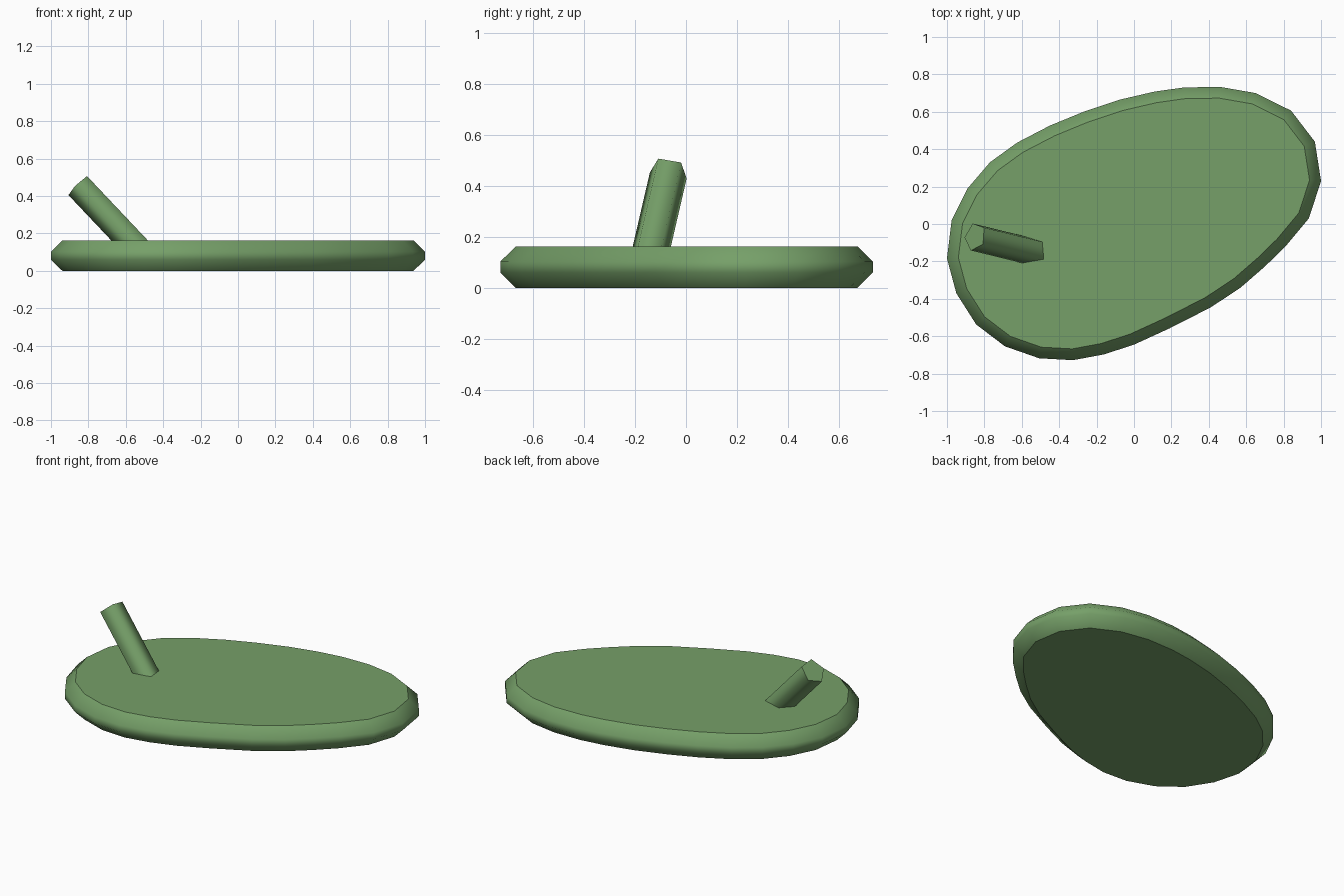
import bpy, bmesh, math
from mathutils import Vector

if "Cube" in bpy.data.objects:
    bpy.data.objects.remove(bpy.data.objects["Cube"])

mat = bpy.data.materials.new("green")
mat.diffuse_color = (0.18, 0.35, 0.14, 1)
mat.use_nodes = True
mat.node_tree.nodes["Principled BSDF"].inputs["Base Color"].default_value = mat.diffuse_color


def loft(name, rings):
    """Skin a stack of equal-length rings: smooth sides, flat end caps."""
    bm = bmesh.new()
    vs = [[bm.verts.new(p) for p in ring] for ring in rings]
    n = len(vs[0])
    for lo, hi in zip(vs, vs[1:]):
        for i in range(n):
            j = (i + 1) % n
            bm.faces.new((lo[i], lo[j], hi[j], hi[i])).smooth = True
    bm.faces.new(vs[0][::-1])
    bm.faces.new(vs[-1])
    bmesh.ops.recalc_face_normals(bm, faces=bm.faces)
    mesh = bpy.data.meshes.new(name)
    bm.to_mesh(mesh)
    bm.free()
    mesh.materials.append(mat)
    ob = bpy.data.objects.new(name, mesh)
    bpy.context.collection.objects.link(ob)
    return ob


def inset(pts, d):
    """Move a counter-clockwise outline inwards by d."""
    out = []
    for i, p in enumerate(pts):
        a = (p - pts[i - 1]).normalized()
        b = (pts[(i + 1) % len(pts)] - p).normalized()
        t = (a + b).normalized()
        out.append(p + Vector((-t.y, t.x)) * d / t.dot(a))
    return out


# Slanted oval slab with bevelled rim
outline = [Vector(p) for p in (
    (1.0, .23), (.967, .44), (.84, .606), (.65, .70), (.46, .733),
    (.267, .73), (.11, .708), (-.075, .665), (-.27, .60), (-.45, .526),
    (-.625, .435), (-.77, .33), (-.89, .19), (-.975, .02), (-1.0, -.184),
    (-.95, -.37), (-.844, -.537), (-.69, -.654), (-.507, -.718),
    (-.326, -.728), (-.16, -.697), (0, -.645), (.19, -.558), (.41, -.446),
    (.57, -.34), (.70, -.227), (.81, -.12), (.935, .03))]
profile = ((.06, 0), (0, .06), (0, .103), (.06, .163))
loft("slab", [[(p.x, p.y, z) for p in inset(outline, d)] for d, z in profile])

# Five-sided leaning stalk, sunk into the slab
tip = Vector((-.85, -.068, .457))
base = Vector((-.503, -.153, .09))
quat = Vector((0, 0, 1)).rotation_difference(tip - base)
section = [quat @ Vector((math.cos(a), math.sin(a), 0)) * .077
           for a in (math.pi + k * math.tau / 5 for k in range(5))]
loft("stalk", [[c + s for s in section] for c in (base, tip)])
